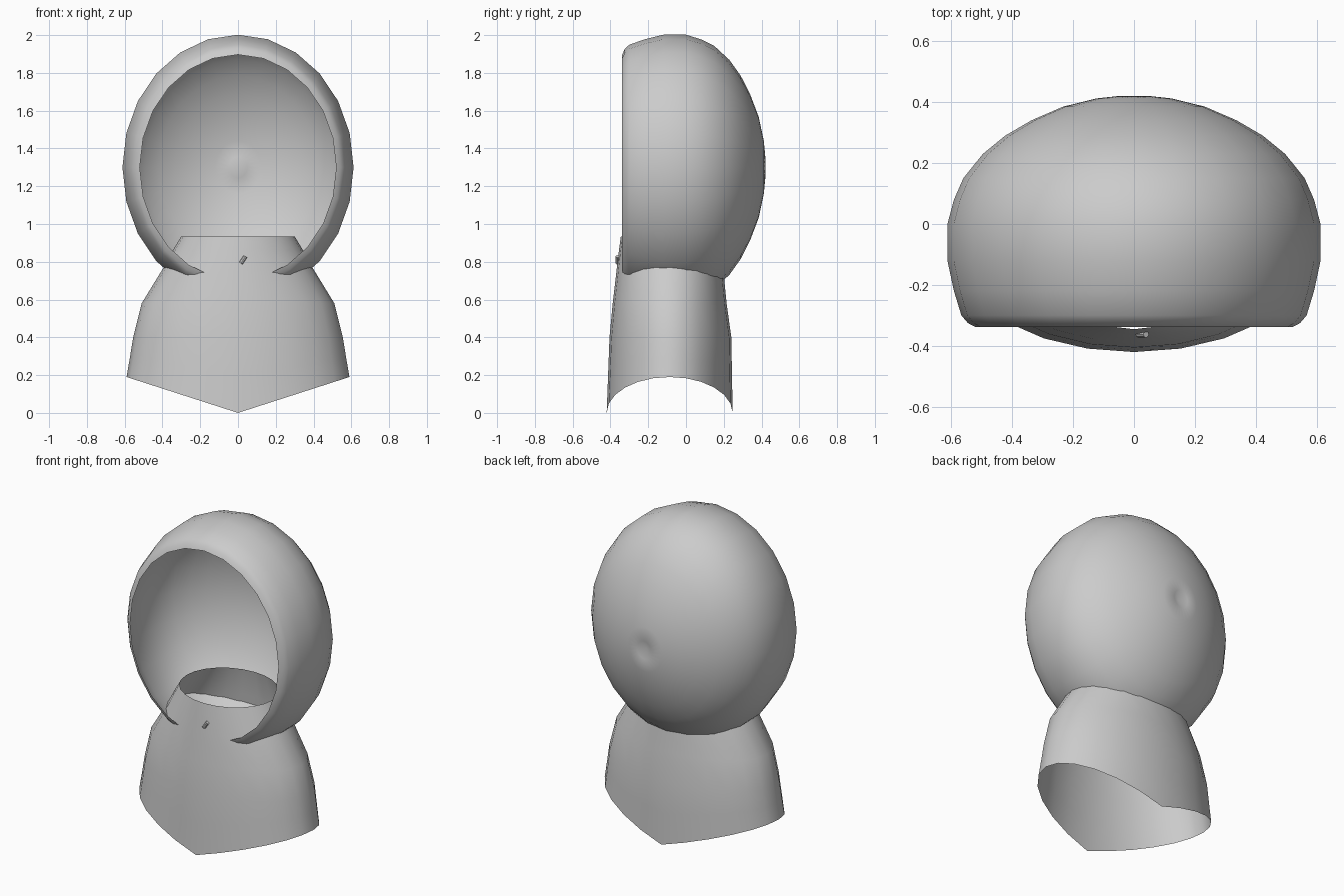
import bpy, bmesh
from math import sin, cos, pi

if "Cube" in bpy.data.objects:
    bpy.data.objects.remove(bpy.data.objects["Cube"])


def loft(name, rings, pole=None):
    """Skin a stack of closed rings; optionally close the end with a pole."""
    bm = bmesh.new()
    loops = [[bm.verts.new(p) for p in ring] for ring in rings]
    n = len(loops[0])
    for a, b in zip(loops, loops[1:]):
        for i in range(n):
            j = (i + 1) % n
            bm.faces.new((a[i], a[j], b[j], b[i]))
    if pole:
        tip = bm.verts.new(pole)
        for i in range(n):
            bm.faces.new((loops[-1][i], loops[-1][(i + 1) % n], tip))
    bmesh.ops.recalc_face_normals(bm, faces=bm.faces)
    for f in bm.faces:
        f.smooth = True
    me = bpy.data.meshes.new(name)
    bm.to_mesh(me)
    bm.free()
    ob = bpy.data.objects.new(name, me)
    bpy.context.collection.objects.link(ob)
    return ob


def angles(n):
    return [2 * pi * i / n for i in range(n)]


# Hood: open egg around the y axis, rolled rim in front, small dimple at the back
hood_profile = [(-.338, .85), (-.325, .89), (-.30, .925), (-.22, .965), (-.12, 1), (.0, 1),
                (.08, .965), (.15, .915), (.23, .81), (.29, .69), (.34, .55),
                (.385, .38), (.412, .2), (.42, .08)]
loft("hood",
     [[(.612 * s * cos(a), y, 1.3 + .702 * s * sin(a)) for a in angles(24)]
      for y, s in hood_profile],
     pole=(0, .395, 1.3))

# Shoulder cape: oval tube (z, half width, front y, back y), neck tucked inside the hood
cape_profile = [(.935, .30, -.345, .17), (.86, .345, -.355, .185), (.76, .40, -.367, .197),
                (.58, .51, -.388, .215), (.40, .555, -.405, .24)]


def oval(a, w, front, back):
    mid, half = (front + back) / 2, (back - front) / 2
    return w * cos(a), mid + half * sin(a)


cape_rings = [[(*oval(a, w, f, b), z) for a in angles(24)] for z, w, f, b in cape_profile]
# Lower folds and a hem that drops to a point at front and back
for t in (.5, 1):
    ring = []
    for a in angles(24):
        x, y = oval(a, .555 + .035 * t, -.405 - .015 * t, .24 + .007 * t)
        hem = .19 * abs(x) / .59
        ring.append((x, y, .40 + (hem - .40) * t))
    cape_rings.append(ring)
loft("shoulder_cape", cape_rings)

# Tiny fastening stud below the chin
bpy.ops.mesh.primitive_cylinder_add(vertices=8, radius=.011, depth=.045,
                                    location=(.027, -.362, .81), rotation=(0, .6, 0))
stud = bpy.context.object
stud.name = "chin_stud"
bpy.ops.object.shade_smooth_by_angle()
